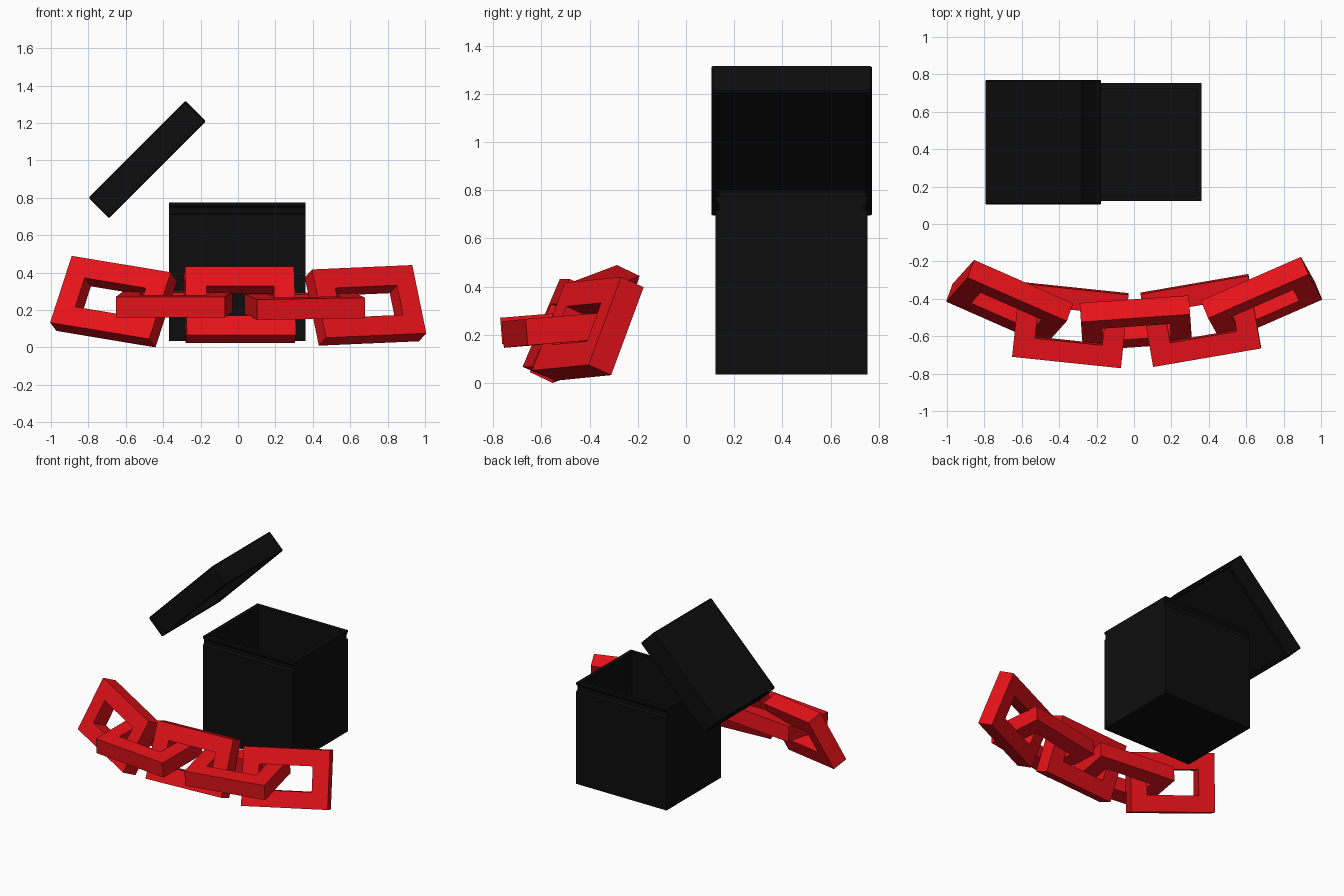
import bpy, bmesh, math
from mathutils import Vector, Matrix

if "Cube" in bpy.data.objects:
    bpy.data.objects.remove(bpy.data.objects["Cube"])


def material(name, color):
    m = bpy.data.materials.new(name)
    m.diffuse_color = color
    m.use_nodes = True
    m.node_tree.nodes["Principled BSDF"].inputs["Base Color"].default_value = m.diffuse_color
    return m


RED = material("red_paint", (0.80, 0.006, 0.01, 1))
BLACK = material("black_paint", (0.004, 0.004, 0.004, 1))


def finish(name, bm, mat, matrix):
    bmesh.ops.recalc_face_normals(bm, faces=bm.faces)
    me = bpy.data.meshes.new(name)
    bm.to_mesh(me)
    bm.free()
    me.materials.append(mat)
    ob = bpy.data.objects.new(name, me)
    ob.matrix_world = matrix
    bpy.context.collection.objects.link(ob)
    return ob


def loft(rings, closed):
    """Skin rectangular rings (half x, half y, z); close into a loop or cap both ends."""
    bm = bmesh.new()
    loops = [[bm.verts.new((sx * hx, sy * hy, z))
              for sx, sy in ((-1, -1), (1, -1), (1, 1), (-1, 1))] for hx, hy, z in rings]
    pairs = list(zip(loops, loops[1:]))
    if closed:
        pairs.append((loops[-1], loops[0]))
    else:
        bm.faces.new(loops[0])
        bm.faces.new(loops[-1])
    for a, b in pairs:
        for i in range(4):
            j = (i + 1) % 4
            bm.faces.new((a[i], a[j], b[j], b[i]))
    return bm


# open box with a groove under the rim on the front and back
w, d, t = 0.365, 0.315, 0.028
box = [(w, d, 0.035), (w, d, 0.71), (w, d - 0.015, 0.72), (w, d - 0.015, 0.745),
       (w, d, 0.76), (w, d, 0.775), (w - t, d - t, 0.775), (w - t, d - t, 0.065)]
finish("box", loft(box, False), BLACK, Matrix.Translation((-0.005, 0.438, 0)))

# hollow lid, lifted and tilted
w, d, h, t = 0.367, 0.333, 0.077, 0.025
lid = [(w, d, h), (w, d, -h), (w - t, d - t, -h), (w - t, d - t, h - 0.03)]
ob = finish("lid", loft(lid, False), BLACK,
            Matrix.Translation((-0.485, 0.438, 1.005)) @ Matrix.Rotation(math.radians(-45), 4, 'Y'))
bev = ob.modifiers.new("edge_chamfer", 'BEVEL')
bev.width = 0.006
bev.segments = 1

# chain links: centre, long direction, short direction
LINKS = [
    ((-0.665, -0.42, 0.245), (0.905, -0.398, -0.15), (0.306, 0.319, 0.898)),
    ((-0.34, -0.54, 0.232), (0.575, -0.06, 0.0), (0.1, 0.99, 0.08)),
    ((0.01, -0.53, 0.228), (1.0, 0.07, 0.0), (-0.03, 0.39, 0.92)),
    ((0.357, -0.516, 0.222), (0.57, 0.098, 0.01), (-0.16, 0.98, 0.08)),
    ((0.682, -0.407, 0.225), (0.915, 0.40, 0.04), (-0.19, 0.34, 0.92)),
]
L, H, BAR, D = 0.2925, 0.198, 0.112, 0.055
link = [(L, H, -D), (L, H, D), (L - BAR, H - BAR, D), (L - BAR, H - BAR, -D)]
for i, (c, u, v) in enumerate(LINKS):
    u = Vector(u).normalized()
    n = u.cross(Vector(v)).normalized()
    v = n.cross(u)
    rot = Matrix((u, v, n)).transposed().to_4x4()
    finish(f"chain_link_{i + 1}", loft(link, True), RED, Matrix.Translation(c) @ rot)
